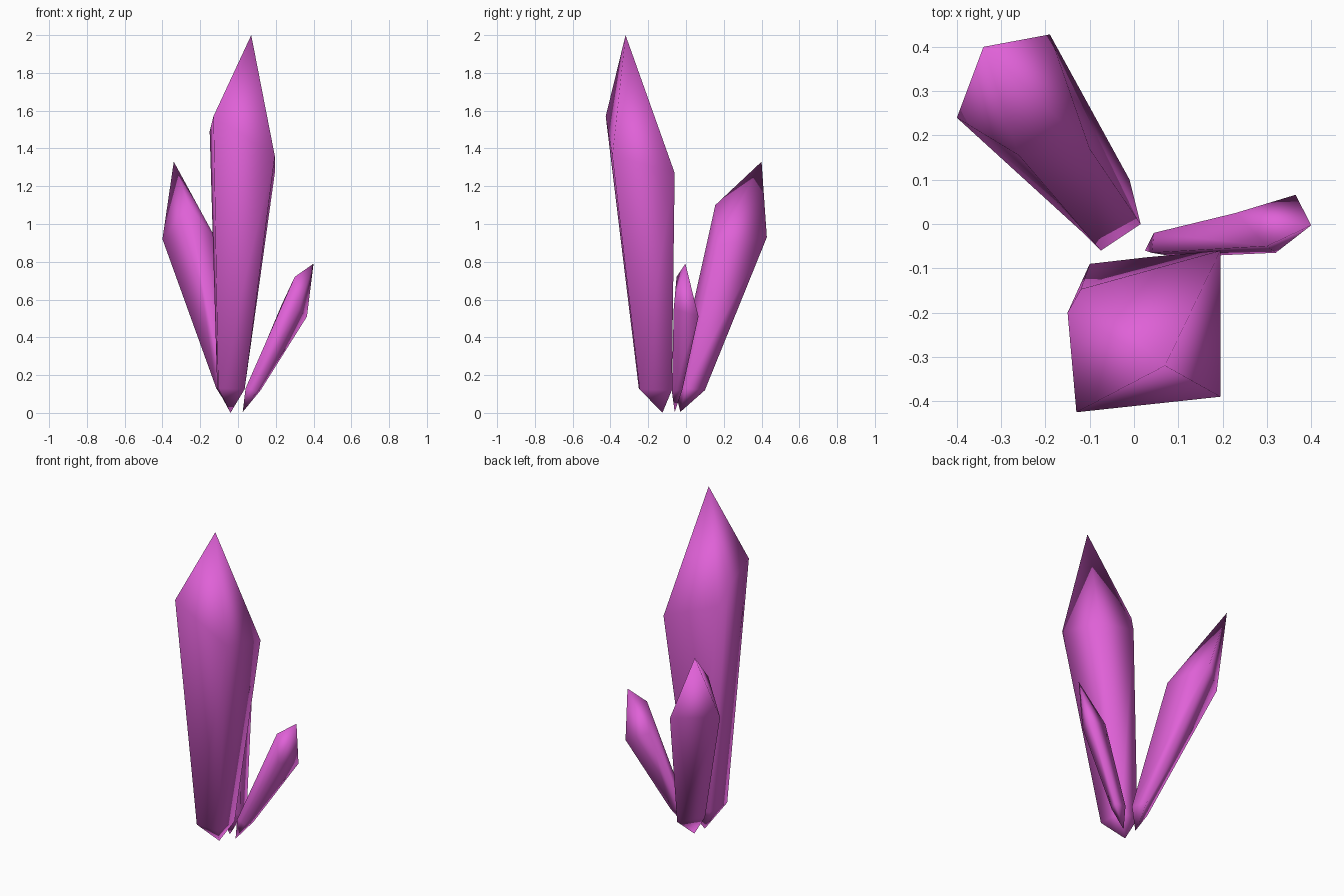
import bpy, bmesh

if "Cube" in bpy.data.objects:
    bpy.data.objects.remove(bpy.data.objects["Cube"])

mat = bpy.data.materials.new("crystal_pink")
mat.diffuse_color = (0.74, 0.12, 0.68, 1)
mat.use_nodes = True
mat.node_tree.nodes["Principled BSDF"].inputs["Base Color"].default_value = mat.diffuse_color


def crystal(name, base, lower, upper, tip):
    """Pointed shard: base point, two matching rings, tip point."""
    bm = bmesh.new()
    b, t = bm.verts.new(base), bm.verts.new(tip)
    lo = [bm.verts.new(p) for p in lower]
    up = [bm.verts.new(p) for p in upper]
    n = len(lo)
    for i in range(n):
        j = (i + 1) % n
        bm.faces.new((b, lo[j], lo[i]))
        bm.faces.new((lo[i], lo[j], up[j]))
        bm.faces.new((lo[i], up[j], up[i]))
        bm.faces.new((up[i], up[j], t))
    bmesh.ops.recalc_face_normals(bm, faces=bm.faces)
    for f in bm.faces:
        f.smooth = True
    me = bpy.data.meshes.new(name)
    bm.to_mesh(me)
    bm.free()
    me.materials.append(mat)
    bpy.context.collection.objects.link(bpy.data.objects.new(name, me))


# tall front shard
crystal("tall_crystal", (-0.04, -0.125, 0),
        [(-0.105, -0.25, .13), (0.035, -0.245, .125), (0.03, -0.075, .12),
         (-0.10, -0.09, .13), (-0.11, -0.17, .13)],
        [(-0.13, -0.425, 1.57), (0.195, -0.39, 1.36), (0.195, -0.06, 1.27),
         (-0.12, -0.147, 1.38), (-0.15, -0.20, 1.49)],
        (0.07, -0.32, 2.0))

# medium shard leaning back left
crystal("medium_crystal", (-0.035, -0.03, 0.005),
        [(-0.075, -0.06, .13), (0.015, 0.0, .13), (-0.01, 0.10, .12), (-0.115, -0.02, .13)],
        [(-0.26, 0.155, 1.10), (-0.10, 0.17, .89), (-0.19, 0.428, .93), (-0.40, 0.24, .92)],
        (-0.34, 0.40, 1.33))

# small shard leaning right
crystal("small_crystal", (0.025, -0.06, 0.005),
        [(0.04, -0.065, .13), (0.10, -0.075, .115), (0.12, -0.02, .12), (0.045, -0.02, .13)],
        [(0.30, -0.05, .72), (0.32, -0.065, .55), (0.365, 0.066, .51), (0.23, 0.025, .57)],
        (0.40, -0.003, .79))
